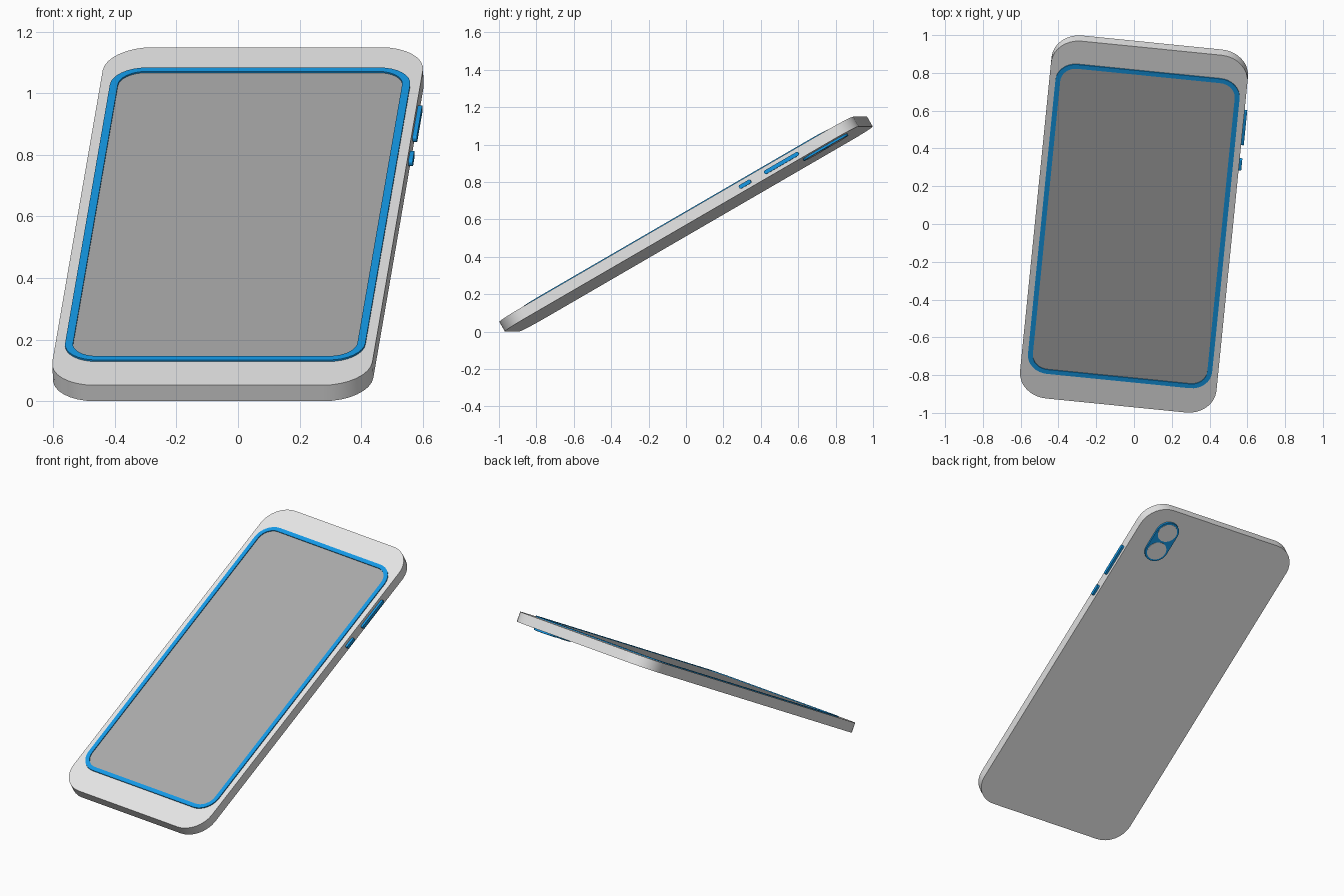
import bpy, bmesh, math
from mathutils import Matrix

old = bpy.data.objects.get("Cube")
if old:
    bpy.data.objects.remove(old, do_unlink=True)


def material(name, rgb):
    m = bpy.data.materials.new(name)
    m.use_nodes = True
    m.diffuse_color = (*rgb, 1)
    m.node_tree.nodes["Principled BSDF"].inputs["Base Color"].default_value = (*rgb, 1)
    return m


shell = material("white_shell", (0.8, 0.8, 0.8))
glass = material("grey_screen", (0.4, 0.4, 0.4))
trim = material("blue_trim", (0.007, 0.32, 0.8))

# Handset proportions
WIDTH, LENGTH, HALF = 1.045, 2.195, 0.03
TILT = math.radians(30)
RISE = LENGTH / 2 * math.sin(TILT) + HALF * math.cos(TILT)

# Lean the handset back, then turn it slightly
FRAME = (Matrix.Translation((0, 0, RISE)) @ Matrix.Rotation(-0.1, 4, 'Z')
         @ Matrix.Rotation(TILT, 4, 'X'))


def outline(w, l, r, steps=8):
    """Rounded rectangle, counter-clockwise."""
    pts = []
    corners = [(1, 1), (-1, 1), (-1, -1), (1, -1)]
    for i, (sx, sy) in enumerate(corners):
        for k in range(steps + 1):
            a = math.pi / 2 * (i + k / steps)
            pts.append((sx * (w / 2 - r) + r * math.cos(a),
                        sy * (l / 2 - r) + r * math.sin(a)))
    return pts


def finish(name, bm, mat, local):
    bmesh.ops.remove_doubles(bm, verts=bm.verts, dist=1e-5)
    bmesh.ops.recalc_face_normals(bm, faces=bm.faces)
    me = bpy.data.meshes.new(name)
    bm.to_mesh(me)
    bm.free()
    me.materials.append(mat)
    ob = bpy.data.objects.new(name, me)
    bpy.context.collection.objects.link(ob)
    ob.matrix_world = FRAME @ local
    bpy.ops.object.select_all(action='DESELECT')
    ob.select_set(True)
    bpy.context.view_layer.objects.active = ob
    bpy.ops.object.shade_smooth_by_angle(angle=math.radians(30))
    return ob


def plate(name, mat, w, l, r, z0, z1, local=Matrix(), hole=0):
    """Rounded plate from z0 to z1; hole is the rim width of an open frame."""
    bm = bmesh.new()

    def loop(pts, z):
        return [bm.verts.new((x, y, z)) for x, y in pts]

    def bridge(a, b):
        for i in range(len(a)):
            j = (i + 1) % len(a)
            bm.faces.new((a[i], a[j], b[j], b[i]))

    outer = outline(w, l, r)
    low, high = loop(outer, z0), loop(outer, z1)
    bridge(low, high)
    if hole:
        inner = outline(w - 2 * hole, l - 2 * hole, r - hole)
        ilow, ihigh = loop(inner, z0), loop(inner, z1)
        bridge(high, ihigh)
        bridge(ihigh, ilow)
        bridge(ilow, low)
    else:
        bm.faces.new(high)
        bm.faces.new(low[::-1])
    return finish(name, bm, mat, local)


# Body slab
plate("body", shell, WIDTH, LENGTH, 0.15, -HALF, HALF)

# Screen with a raised blue frame
on_front = Matrix.Translation((0, 0.006, HALF))
RIM = 0.026
plate("screen_frame", trim, 0.98, 1.9, 0.11, -0.004, 0.006, on_front, hole=RIM)
plate("screen", glass, 0.98 - 2 * RIM, 1.9 - 2 * RIM, 0.11 - RIM, -0.004, 0.001, on_front)

# Side buttons, facing the left edge
sideways = Matrix.Rotation(math.pi / 2, 4, 'Y')
for name, start, end in (("long_button", 0.548, 0.76), ("short_button", 0.392, 0.463)):
    place = Matrix.Translation((WIDTH / 2, (start + end) / 2, 0)) @ sideways
    plate(name, trim, 0.021, end - start, 0.008, -0.01, 0.014, place)

# Camera housing and its two lenses on the back
CAM_X, CAM_Y, GAP = 0.335, 0.884, 0.132
RAD, LENS = 0.072, 0.06
on_back = Matrix.Translation((CAM_X, CAM_Y, -HALF))
plate("camera_housing", trim, 2 * RAD, GAP + 2 * RAD, RAD, -0.012, 0.005, on_back)
for name, side in (("upper_lens", 1), ("lower_lens", -1)):
    spot = on_back @ Matrix.Translation((0, side * GAP / 2, 0))
    plate(name, shell, 2 * LENS, 2 * LENS, LENS, -0.0135, -0.01, spot)
